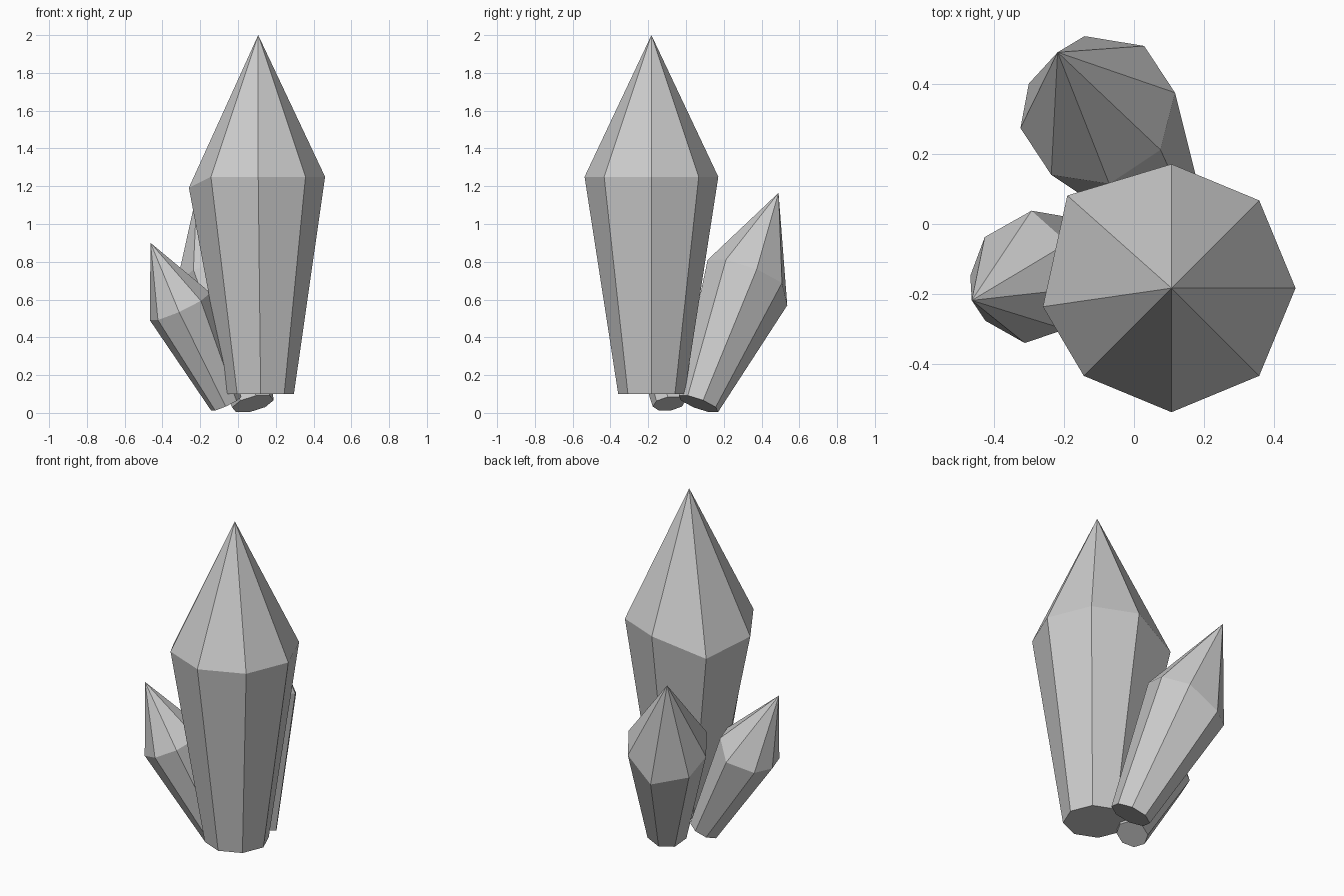
import bpy, bmesh
from math import sin, cos, pi
from mathutils import Vector

if "Cube" in bpy.data.objects:
    bpy.data.objects.remove(bpy.data.objects["Cube"])

SIDES = 8
# two shoulder corners are knocked out of the regular ring
NUDGE = {3: Vector((-0.047, 0.014, -0.09)), 4: Vector((-0.013, -0.053, -0.058))}


def ring(bm, centre, radius, nudge={}):
    verts = []
    for i in range(SIDES):
        a = 2 * pi * i / SIDES
        p = Vector(centre) + Vector((cos(a), sin(a), 0)) * radius
        verts.append(bm.verts.new(p + nudge.get(i, Vector())))
    return verts


def crystal(name, tip, axis, side, scale):
    """Eight-sided crystal hanging from its tip along axis; side fixes the spin."""
    bm = bmesh.new()
    base = ring(bm, (0.013, 0, -1.9), 0.176)
    shoulder = ring(bm, (0, 0, -0.75), 0.354, NUDGE)
    apex = bm.verts.new((0, 0, 0))
    bm.faces.new(base[::-1])
    for i in range(SIDES):
        j = (i + 1) % SIDES
        bm.faces.new((base[i], base[j], shoulder[j], shoulder[i]))
        bm.faces.new((shoulder[i], shoulder[j], apex))
    # tilt, spin and scale into place
    w = Vector(axis).normalized()
    u = Vector(side)
    u = (u - w * u.dot(w)).normalized()
    v = w.cross(u)
    for vert in bm.verts:
        c = vert.co * scale
        vert.co = Vector(tip) + u * c.x + v * c.y + w * c.z
    mesh = bpy.data.meshes.new(name)
    bm.to_mesh(mesh)
    bm.free()
    obj = bpy.data.objects.new(name, mesh)
    bpy.context.collection.objects.link(obj)


# tall upright crystal
crystal("main_crystal", (0.107, -0.183, 2.0), (0, 0, 1), (1, 0, 0), 1.0)
# medium crystal leaning back
crystal("back_crystal", (-0.218, 0.49, 1.165), (-0.29, 0.42, 1.12), (0.183, -0.115, 0.09), 0.648)
# small crystal leaning left
crystal("left_crystal", (-0.463, -0.218, 0.9), (-0.40, -0.135, 0.86), (0.11, -0.135, 0.029), 0.5)
